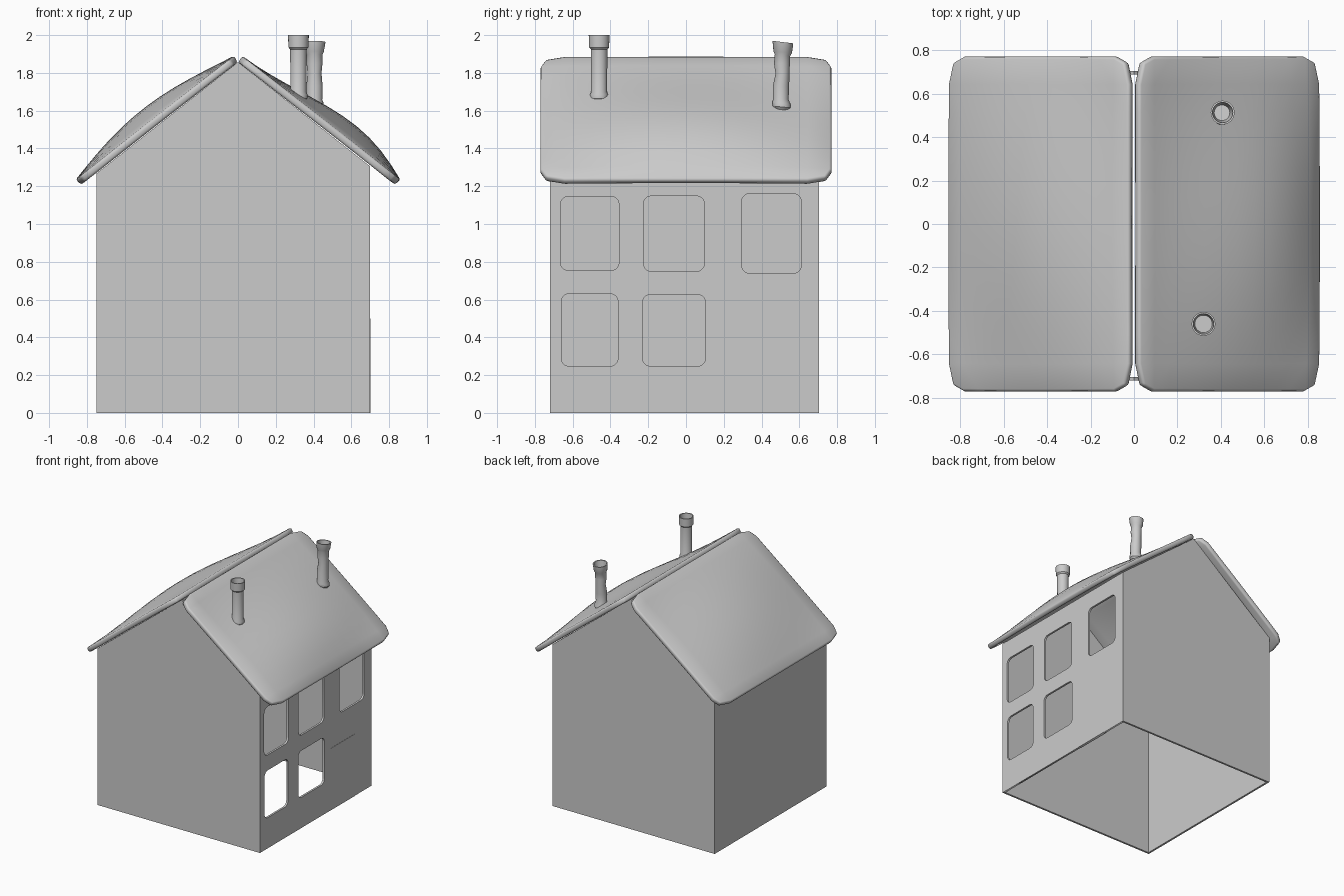
import bpy, bmesh, math
from mathutils import Vector

if "Cube" in bpy.data.objects:
    bpy.data.objects.remove(bpy.data.objects["Cube"])

WALL = 0.016
X0, X1, Y0, Y1 = -0.75, 0.70, -0.72, 0.705


def finish(name, bm, smooth=True):
    bmesh.ops.recalc_face_normals(bm, faces=bm.faces)
    mesh = bpy.data.meshes.new(name)
    bm.to_mesh(mesh)
    bm.free()
    ob = bpy.data.objects.new(name, mesh)
    bpy.context.collection.objects.link(ob)
    if smooth:
        bpy.context.view_layer.objects.active = ob
        bpy.ops.object.select_all(action='DESELECT')
        ob.select_set(True)
        bpy.ops.object.shade_smooth_by_angle(angle=math.radians(35))
    return ob


def prism(name, points, offset):
    """Extrude a flat polygon by a vector."""
    bm = bmesh.new()
    face = bm.faces.new([bm.verts.new(p) for p in points])
    new = bmesh.ops.extrude_face_region(bm, geom=[face], use_keep_orig=True)['geom']
    bmesh.ops.translate(bm, vec=offset, verts=[v for v in new if isinstance(v, bmesh.types.BMVert)])
    return finish(name, bm, False)


def rounded_rect(a0, a1, b0, b1, r, n=5):
    pts = []
    for cx, cy, start in ((a1 - r, b1 - r, 0), (a0 + r, b1 - r, 90),
                          (a0 + r, b0 + r, 180), (a1 - r, b0 + r, 270)):
        for i in range(n + 1):
            t = math.radians(start + 90 * i / n)
            pts.append((cx + r * math.cos(t), cy + r * math.sin(t)))
    return pts


# Gable walls and the blank left wall
gable = [(X0, 0), (X1, 0), (X1, 1.305), (0, 1.857), (X0, 1.267)]
prism("front_gable_wall", [(x, Y0, z) for x, z in gable], (0, WALL, 0))
prism("back_gable_wall", [(x, Y1, z) for x, z in gable], (0, -WALL, 0))
prism("left_wall", [(X0, Y0 + WALL, 0), (X0, Y1 - WALL, 0),
                    (X0, Y1 - WALL, 1.267), (X0, Y0 + WALL, 1.267)], (WALL, 0, 0))

# Right wall with open window holes, from a filled 2D curve
windows = [(-0.665, -0.355, 0.755, 1.145), (-0.225, 0.097, 0.75, 1.148), (0.295, 0.61, 0.74, 1.16),
           (-0.66, -0.36, 0.248, 0.63), (-0.23, 0.103, 0.248, 0.625)]
loops = [[(Y0 + WALL, 0), (Y1 - WALL, 0), (Y1 - WALL, 1.305), (Y0 + WALL, 1.305)]]
loops += [rounded_rect(*w, 0.04) for w in windows]
curve = bpy.data.curves.new("right_wall_outline", 'CURVE')
curve.dimensions = '2D'
curve.fill_mode = 'BOTH'
curve.extrude = WALL / 2
for loop in loops:
    s = curve.splines.new('POLY')
    s.points.add(len(loop) - 1)
    for p, (a, b) in zip(s.points, loop):
        p.co = (a, b, 0, 1)
    s.use_cyclic_u = True
outline = bpy.data.objects.new("right_wall_outline", curve)
bpy.context.collection.objects.link(outline)
dg = bpy.context.evaluated_depsgraph_get()
mesh = bpy.data.meshes.new_from_object(outline.evaluated_get(dg))
bpy.data.objects.remove(outline)
right = bpy.data.objects.new("right_wall", mesh)
right.rotation_euler = (math.pi / 2, 0, math.pi / 2)
right.location.x = X1 - WALL / 2
bpy.context.collection.objects.link(right)

# Door panel, almost flush with the wall
prism("door", [(X1 - 0.02, 0.18, 0), (X1 - 0.02, 0.485, 0),
               (X1 - 0.02, 0.485, 0.5), (X1 - 0.02, 0.18, 0.5)], (0.022, 0, 0))


def roof_panel(name, side, bulge, peak):
    """Thin sloping slab, puffed outward in the middle; peak = bulge position down the slope."""
    n = 12
    top, eave = Vector((0.012 * side, 0, 1.873)), Vector((0.844 * side, 0, 1.222))
    normal = Vector((0.617 * side, 0, 0.787))
    power = math.log(0.5) / math.log(peak)
    bm = bmesh.new()
    grid = []
    for i in range(n + 1):
        row = []
        for j in range(n + 1):
            s, t = i / n, j / n
            if i in (0, n) and j in (0, n):  # clipped corners
                s += 0.025 if i == 0 else -0.025
                t += 0.018 if j == 0 else -0.018
            h = bulge * math.sin(math.pi * s ** power) * math.sin(math.pi * t)
            p = top.lerp(eave, s) + normal * h
            p.y = -0.77 + 1.54 * t
            row.append(bm.verts.new(p))
        grid.append(row)
    for i in range(n):
        for j in range(n):
            bm.faces.new((grid[i][j], grid[i + 1][j], grid[i + 1][j + 1], grid[i][j + 1]))
    ob = finish(name, bm)
    sol = ob.modifiers.new("thickness", 'SOLIDIFY')
    sol.thickness = 0.04
    sol.offset = 0
    bev = ob.modifiers.new("rim", 'BEVEL')
    bev.width = 0.013
    bev.segments = 2
    bev.limit_method = 'ANGLE'
    bev.angle_limit = math.radians(50)


roof_panel("roof_left", -1, 0.075, 0.52)
roof_panel("roof_right", 1, 0.08, 0.65)


def chimney(name, rings, n=24):
    """Loft of circles: (x, y, z, radius, tilt in y)."""
    bm = bmesh.new()
    loops = []
    for x, y, z, r, tilt in rings:
        loops.append([bm.verts.new((x + r * math.cos(a), y + r * math.sin(a), z + tilt * r * math.sin(a)))
                      for a in (2 * math.pi * k / n for k in range(n))])
    for lo, hi in zip(loops, loops[1:]):
        for k in range(n):
            bm.faces.new((lo[k], lo[(k + 1) % n], hi[(k + 1) % n], hi[k]))
    bm.faces.new(loops[0])
    bm.faces.new(loops[-1])
    finish(name, bm)


# Straight chimney pot at the front, crooked one at the back, both hollow at the top
x, y = 0.32, -0.46
chimney("front_chimney", [(x, y, 1.655, 0.04, 0), (x, y, 1.665, 0.048, 0), (x, y, 1.685, 0.048, 0),
                          (x, y, 1.70, 0.042, 0), (x, y, 1.925, 0.044, 0), (x, y, 1.935, 0.053, 0),
                          (x, y, 2.0, 0.055, 0), (x, y, 2.0, 0.047, 0), (x, y, 1.90, 0.04, 0)])
x = 0.405
chimney("back_chimney", [(x, 0.506, 1.605, 0.038, -0.1), (x, 0.506, 1.62, 0.049, -0.1),
                         (x, 0.505, 1.64, 0.048, -0.1), (x, 0.502, 1.66, 0.041, 0),
                         (x, 0.503, 1.73, 0.043, 0), (x, 0.511, 1.80, 0.037, 0.1),
                         (x, 0.508, 1.85, 0.042, 0), (x, 0.511, 1.895, 0.041, -0.1),
                         (x, 0.512, 1.91, 0.049, -0.1), (x + 0.003, 0.513, 1.963, 0.055, -0.12),
                         (x + 0.003, 0.513, 1.963, 0.047, -0.12), (x, 0.512, 1.87, 0.036, -0.1)])
